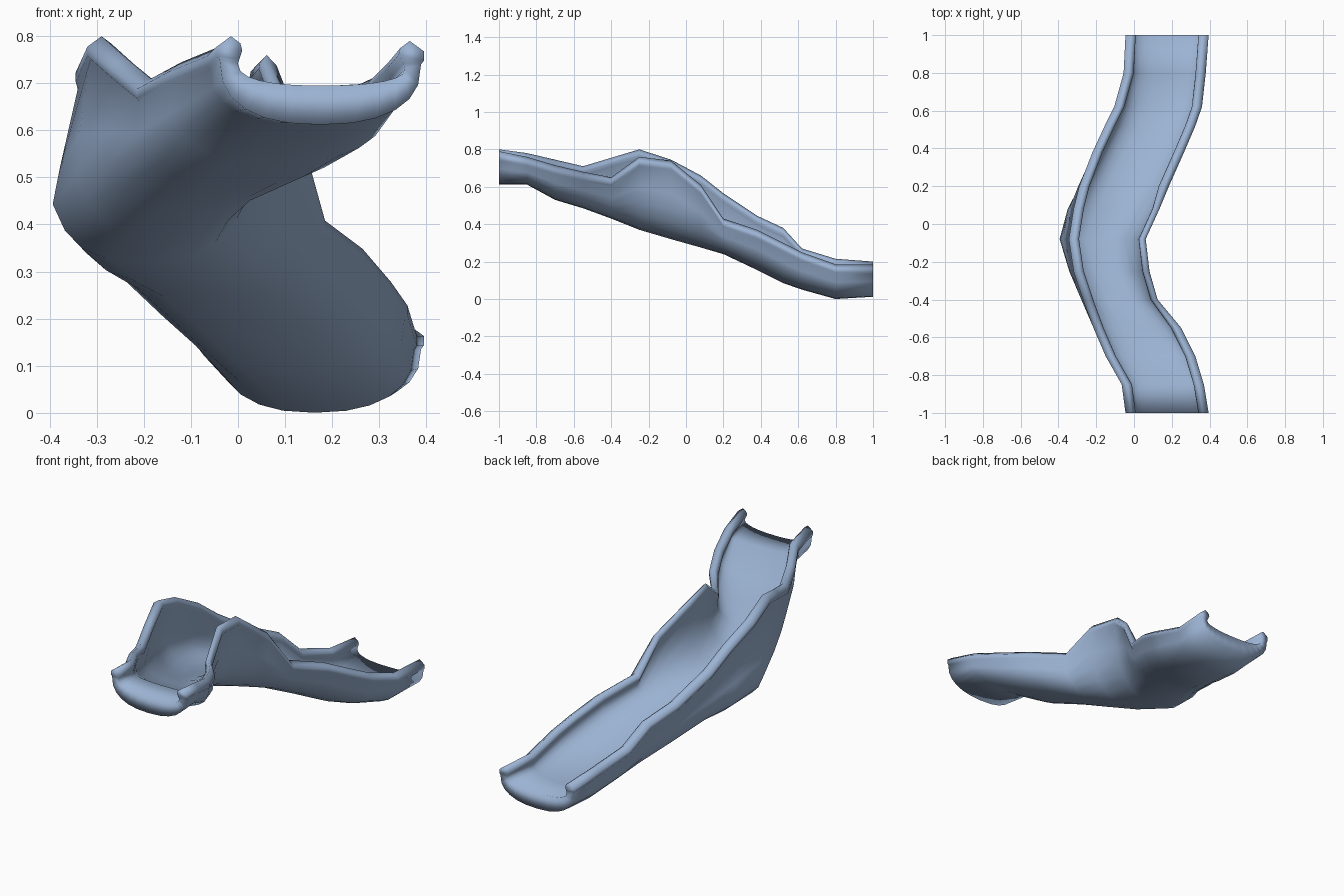
import bpy, bmesh
from math import cos, sin, pi, copysign

if "Cube" in bpy.data.objects:
    bpy.data.objects.remove(bpy.data.objects["Cube"])

# stations along the chute:
# y, left x, left rim z, right x, right rim z, underside z, left bulge past the rim
STATIONS = [
    (-1.00, -.045, .80, .395, .79, .612, 0),
    (-.85, -.065, .78, .370, .76, .612, 0),
    (-.70, -.160, .745, .325, .715, .53, .01),
    (-.55, -.235, .71, .250, .68, .485, .02),
    (-.40, -.305, .755, .125, .65, .43, .035),
    (-.25, -.370, .80, .082, .76, .37, .05),
    (-.08, -.420, .745, .062, .74, .32, .075),
    (.08, -.380, .66, .135, .61, .275, .06),
    (.20, -.320, .565, .185, .43, .24, .03),
    (.38, -.230, .445, .265, .37, .155, .01),
    (.52, -.155, .38, .325, .30, .085, 0),
    (.62, -.105, .27, .360, .25, .05, 0),
    (.80, -.055, .215, .380, .185, 0, 0),
    (1.00, -.045, .20, .395, .185, .012, 0),
]
N = 12  # segments across the trough


def trough(xl, zl, xr, zr, zb, bulge):
    """Rounded U from left rim to right rim, squarer on the left where it bulges."""
    pts = []
    for i in range(N + 1):
        t = pi * i / N
        c = cos(t)
        s = max(sin(t), 0)
        e = .85 - (3 * bulge if c > 0 else 0)
        u = .5 - .5 * copysign(abs(c) ** e, c)
        rim = zl + (zr - zl) * u
        x = xl + (xr - xl) * u + bulge * max(0, 1 - t / .5) ** 1.2
        pts.append((x, rim - (rim - zb) * s ** (e - .05)))
    return pts


def section(y, xl, zl, xr, zr, zb, b):
    """Outer side and inner side, both running from left lip to right lip."""
    floor = .083 if abs(y) > .8 else .07
    k = .7 if -.45 < y < .15 else 1      # right lip is narrower round the bend
    outer = trough(xl + .006, zl - .05, xr - .006, zr - .05, zb, b)
    inner = trough(xl + .045, zl - .058, xr - .04 * k, zr - .058, zb + floor, b)
    a = xl + b
    out_side = ([(a + .03, zl), (a, zl - .022), (a, zl - .042)] + outer +
                [(xr, zr - .042), (xr, zr - .022), (xr - .03 * k, zr)])
    in_side = ([(a + .05, zl - .015), (a + .054, zl - .03), (a + .048, zl - .048)] + inner +
               [(xr - .044 * k, zr - .048), (xr - .054 * k, zr - .03), (xr - .05 * k, zr - .015)])
    return out_side, in_side


# swept chute
bm = bmesh.new()
rings = []
for st in STATIONS:
    rings.append([[bm.verts.new((x, st[0], z)) for x, z in side] for side in section(*st)])

for (o0, i0), (o1, i1) in zip(rings, rings[1:]):
    loop0, loop1 = o0 + i0[::-1], o1 + i1[::-1]
    n = len(loop0)
    for k in range(n):
        j = (k + 1) % n
        bm.faces.new((loop0[k], loop0[j], loop1[j], loop1[k]))

# thick end caps
for o, i in (rings[0], rings[-1]):
    for k in range(len(o) - 1):
        bm.faces.new((o[k], o[k + 1], i[k + 1], i[k]))

bmesh.ops.recalc_face_normals(bm, faces=bm.faces[:])
mesh = bpy.data.meshes.new("slide_chute")
bm.to_mesh(mesh)
bm.free()
mesh.shade_smooth()

# blue plastic
mat = bpy.data.materials.new("blue_plastic")
mat.diffuse_color = (.33, .45, .65, 1)
mat.use_nodes = True
mat.node_tree.nodes["Principled BSDF"].inputs["Base Color"].default_value = mat.diffuse_color
mesh.materials.append(mat)
chute = bpy.data.objects.new("slide_chute", mesh)
bpy.context.collection.objects.link(chute)
